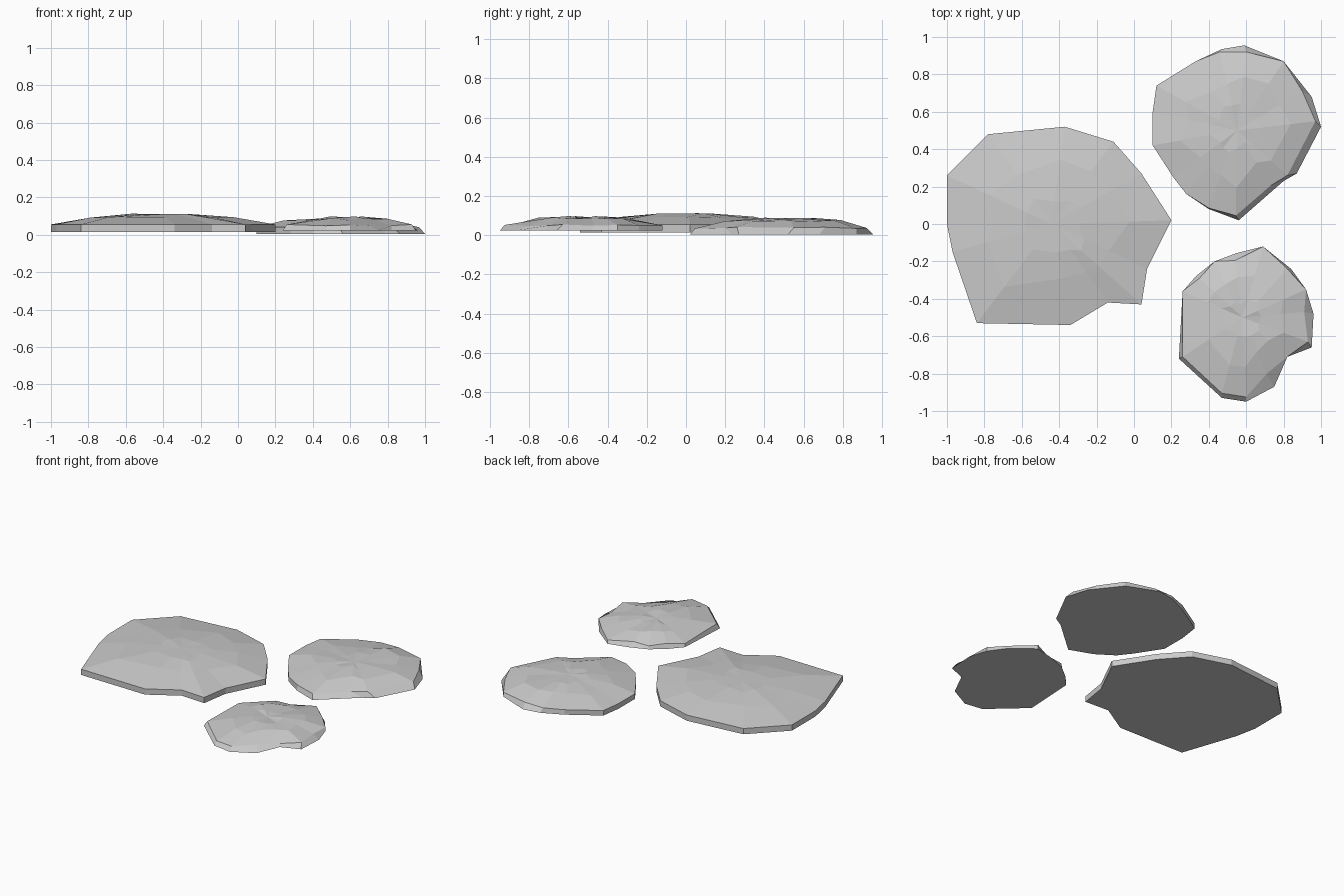
import bpy, bmesh, random
from mathutils import Vector

if "Cube" in bpy.data.objects:
    bpy.data.objects.remove(bpy.data.objects["Cube"])

def slab(name, base, moved, z_base, z_rim, rings, peak, seed, rim_var):
    """Flat stone: base outline, rim (base with some points moved), faceted crown."""
    rnd = random.Random(seed)
    n = len(base)
    rim = [moved.get(i, p) for i, p in enumerate(base)]
    c = Vector((peak[0], peak[1]))
    bm = bmesh.new()
    loops = [[bm.verts.new((x, y, z_base)) for x, y in base],
             [bm.verts.new((x, y, z_rim + rnd.uniform(-rim_var, rim_var))) for x, y in rim]]
    # crown rings shrink toward the peak with a rough, chipped height
    for scale, z, rough in rings:
        ring = []
        for x, y in rim:
            p = c + (Vector((x, y)) - c) * (scale + rnd.uniform(-0.07, 0.07))
            ring.append(bm.verts.new((p.x, p.y, z + rnd.uniform(-rough, rough))))
        loops.append(ring)
    bm.faces.new(loops[0][::-1])
    for lo, hi in zip(loops, loops[1:]):
        for i in range(n):
            j = (i + 1) % n
            bm.faces.new((lo[i], lo[j], hi[j], hi[i]))
    top = bm.verts.new(peak)
    for i in range(n):
        bm.faces.new((loops[-1][i], loops[-1][(i + 1) % n], top))
    bmesh.ops.recalc_face_normals(bm, faces=bm.faces[:])
    me = bpy.data.meshes.new(name)
    bm.to_mesh(me)
    bm.free()
    bpy.context.collection.objects.link(bpy.data.objects.new(name, me))

# Large stone with straight sides
slab("large_stone",
     [(-1, .26), (-1, 0), (-.97, -.15), (-.84, -.53), (-.34, -.54), (-.14, -.42),
      (.04, -.43), (.07, -.24), (.20, .02), (.04, .27), (-.11, .44), (-.37, .52),
      (-.78, .48)],
     {}, .015, .055, [(.6, .092, .004), (.27, .109, .004)], (-.44, 0, .111), 3, 0)

# Back stone, undercut slopes on the right and front edges
slab("back_stone",
     [(.12, .74), (.10, .60), (.10, .42), (.21, .25), (.28, .16), (.40, .08),
      (.56, .02), (.80, .23), (.87, .27), (1.0, .52), (.95, .68), (.80, .87),
      (.59, .955), (.47, .935), (.33, .87)],
     {5: (.40, .085), 6: (.545, .045), 7: (.73, .205), 8: (.82, .26), 9: (.97, .55),
      10: (.90, .71), 12: (.60, .92), 13: (.46, .92)},
     .004, .038, [(.62, .074, .005), (.28, .085, .005)], (.55, .5, .087), 5, .004)

# Front stone, rougher crown
slab("front_stone",
     [(.26, -.36), (.24, -.72), (.47, -.93), (.60, -.95), (.75, -.87), (.82, -.71),
      (.95, -.66), (.96, -.48), (.92, -.35), (.84, -.24), (.69, -.12), (.55, -.155),
      (.43, -.20), (.33, -.28)],
     {1: (.26, -.71), 2: (.47, -.905), 3: (.60, -.925), 4: (.71, -.80), 6: (.93, -.63),
      7: (.91, -.47), 9: (.82, -.24), 11: (.54, -.195), 13: (.35, -.29)},
     .024, .051, [(.64, .083, .008), (.3, .092, .007)], (.58, -.5, .088), 8, .004)
